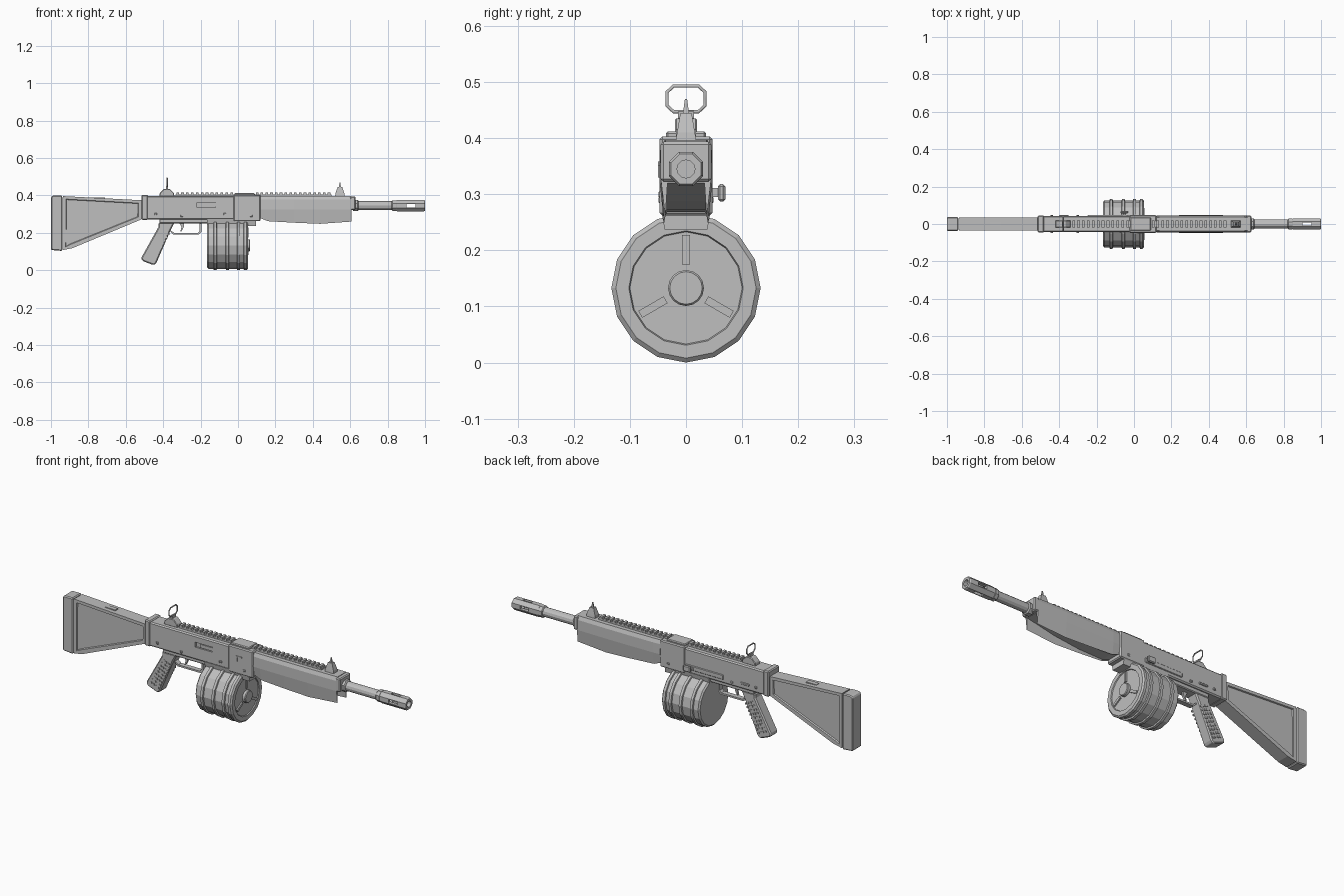
import bpy, bmesh, math
from mathutils import Vector, Matrix

if "Cube" in bpy.data.objects:
    bpy.data.objects.remove(bpy.data.objects["Cube"], do_unlink=True)

grey = bpy.data.materials.new("plain grey")
grey.use_nodes = True
grey.diffuse_color = (0.52, 0.52, 0.52, 1)
grey.node_tree.nodes["Principled BSDF"].inputs["Base Color"].default_value = (0.52, 0.52, 0.52, 1)


def finish(name, bm, bevel=0.0):
    bmesh.ops.recalc_face_normals(bm, faces=bm.faces)
    mesh = bpy.data.meshes.new(name)
    bm.to_mesh(mesh)
    bm.free()
    mesh.materials.append(grey)
    ob = bpy.data.objects.new(name, mesh)
    bpy.context.collection.objects.link(ob)
    if bevel:
        mod = ob.modifiers.new("edge", 'BEVEL')
        mod.width, mod.segments = bevel, 1
    return ob


def loft(name, rings, bevel=0.0, caps=True):
    """Skin a list of equal rings of points."""
    bm = bmesh.new()
    rows = [[bm.verts.new(p) for p in ring] for ring in rings]
    n = len(rows[0])
    for a, b in zip(rows, rows[1:]):
        for i in range(n):
            bm.faces.new((a[i], a[(i + 1) % n], b[(i + 1) % n], b[i]))
    if caps:
        bm.faces.new(rows[0])
        bm.faces.new(rows[-1])
    return finish(name, bm, bevel)


def plate(name, outline, y0, y1, bevel=0.0):
    """Side outline in x, z pushed across y."""
    return loft(name, [[(x, y, z) for x, z in outline] for y in (y0, y1)], bevel)


def box(name, x0, x1, y0, y1, z0, z1, bevel=0.0):
    return plate(name, [(x0, z0), (x1, z0), (x1, z1), (x0, z1)], y0, y1, bevel)


def lathe(name, profile, sides, z, turn=0.0):
    """Turn an x, radius profile about a line along x."""
    angles = [turn + 2 * math.pi * i / sides for i in range(sides)]
    rings = [[(x, r * math.cos(a), z + r * math.sin(a)) for a in angles] for x, r in profile]
    return loft(name, rings)


def tube(name, points, radius, sides=6, closed=False):
    curve = bpy.data.curves.new(name, 'CURVE')
    curve.dimensions = '3D'
    curve.bevel_depth, curve.bevel_resolution = radius, 1
    curve.use_fill_caps = True
    s = curve.splines.new('POLY')
    s.points.add(len(points) - 1)
    for p, co in zip(s.points, points):
        p.co = (*co, 1)
    s.use_cyclic_u = closed
    curve.materials.append(grey)
    ob = bpy.data.objects.new(name, curve)
    bpy.context.collection.objects.link(ob)


def cut(target, cutter):
    mod = target.modifiers.new("cut", 'BOOLEAN')
    mod.object, mod.solver = cutter, 'EXACT'
    cutter.hide_render = True
    cutter.hide_set(True)


# Shoulder stock with sunken side panels, and its butt pad
stock_side = [(-0.935, 0.396), (-0.515, 0.374), (-0.515, 0.272), (-0.885, 0.118), (-0.935, 0.108)]
stock = plate("stock", stock_side, -0.034, 0.034)
bm = bmesh.new()
bm.from_mesh(stock.data)
bm.normal_update()
sides = [f for f in bm.faces if abs(f.normal.y) > 0.9]
bmesh.ops.inset_individual(bm, faces=sides, thickness=0.022, depth=0)
bmesh.ops.inset_individual(bm, faces=sides, thickness=0.004, depth=-0.006)
bm.to_mesh(stock.data)
bm.free()
box("pad_spacer", -0.945, -0.93, -0.03, 0.03, 0.112, 0.39)
plate("butt_pad", [(-1, 0.108), (-0.94, 0.103), (-0.94, 0.399), (-0.99, 0.399), (-1, 0.392)],
      -0.037, 0.037, 0.005)
box("stock_sling_plate", -0.77, -0.71, -0.012, 0.012, 0.376, 0.39)

# Receiver with a sunken port on the right side
receiver = box("receiver", -0.5, 0.0, -0.043, 0.043, 0.27, 0.397, 0.006)
cut(receiver, box("port_cutter", -0.22, -0.12, -0.06, -0.034, 0.336, 0.362))
box("port_bolt", -0.19, -0.118, -0.0415, -0.03, 0.34, 0.358)
box("receiver_end", -0.515, -0.482, -0.046, 0.046, 0.268, 0.403, 0.005)
box("receiver_front", -0.025, 0.12, -0.047, 0.047, 0.262, 0.403, 0.005)
box("lower_frame", -0.42, 0.0, -0.032, 0.032, 0.25, 0.275, 0.004)
loft("magazine_well", [[(x, y * w, z) for x, y in ((-0.165, -1), (0.095, -1), (0.095, 1), (-0.165, 1))]
                       for w, z in ((0.038, 0.237), (0.045, 0.275))])
box("top_cover", -0.02, 0.09, -0.036, 0.036, 0.395, 0.412, 0.004)
box("latch_bar", 0.02, 0.03, -0.05, -0.04, 0.33, 0.358)
box("latch_foot", 0.02, 0.055, -0.05, -0.04, 0.35, 0.358)
for x, z in ((-0.44, 0.3), (-0.3, 0.29), (-0.07, 0.3), (0.07, 0.29)):
    for y in (-0.046, 0.046):
        box("receiver_pin", x - 0.007, x + 0.007, y - 0.003, y + 0.003, z - 0.006, z + 0.006, 0.002)

# Charging handle on the left side
box("handle_slot_plate", -0.25, -0.03, 0.04, 0.047, 0.29, 0.315, 0.003)
box("handle_stem", -0.058, -0.042, 0.04, 0.062, 0.295, 0.311)
box("handle_knob", -0.072, -0.03, 0.057, 0.07, 0.287, 0.318, 0.004)
box("selector_lever", -0.4, -0.35, 0.04, 0.048, 0.295, 0.306, 0.002)

# Handguard: open-bottomed shell with a solid nose
half = [(-0.034, 1), (-0.038, 0), (-0.046, 0.325), (-0.045, 0.378), (-0.037, 0.397)]
rings = []
for x, low, inner, swell in ((0.12, 0.278, 0.282, 0.96), (0.16, 0.262, 0.268, 1), (0.3, 0.254, 0.272, 1.03),
                             (0.44, 0.248, 0.288, 1.03), (0.607, 0.26, 0.32, 0.97)):
    left = [(y * swell, {1: inner, 0: low}.get(z, z)) for y, z in half]
    rings.append([(x, y, z) for y, z in left] + [(x, -y, z) for y, z in reversed(left)])
loft("handguard", rings)
box("handguard_nose", 0.6, 0.628, -0.045, 0.045, 0.322, 0.394, 0.005)

# Sight rail with teeth
for x0, x1 in ((-0.335, -0.02), (0.09, 0.5)):
    box("rail", x0, x1, -0.016, 0.016, 0.394, 0.405)
    count = int((x1 - x0) / 0.025)
    for i in range(count):
        x = x0 + 0.005 + i * (x1 - x0) / count
        box("rail_tooth", x, x + 0.014, -0.018, 0.018, 0.403, 0.415)

# Barrel and slotted muzzle
BORE = 0.345
lathe("barrel", [(0.6, 0.024), (0.84, 0.024)], 12, BORE)
lathe("barrel_collar", [(0.615, 0.032), (0.64, 0.032), (0.645, 0.026)], 8, BORE, math.pi / 8)
lathe("muzzle_collar", [(0.822, 0.026), (0.826, 0.031), (0.845, 0.031), (0.849, 0.027)], 8, BORE, math.pi / 8)
muzzle = lathe("muzzle", [(0.846, 0.03), (0.85, 0.033), (0.994, 0.033), (1.0, 0.029)], 8, BORE, math.pi / 8)
cut(muzzle, lathe("bore_cutter", [(0.87, 0.016), (1.05, 0.016)], 12, BORE))
cut(muzzle, box("side_slot_cutter", 0.9, 0.95, -0.06, 0.06, BORE - 0.009, BORE + 0.009))
cut(muzzle, box("top_slot_cutter", 0.9, 0.95, -0.009, 0.009, BORE - 0.06, BORE + 0.06))

# Drum magazine with ribs, spokes and hub
DRUM = 0.133
profile = [(-0.165, 0.118), (-0.158, 0.126)]
for x in (-0.125, -0.06, 0.0):
    profile += [(x - 0.006, 0.126), (x - 0.004, 0.133), (x + 0.01, 0.133), (x + 0.012, 0.126)]
profile += [(0.03, 0.126), (0.032, 0.133), (0.046, 0.133), (0.053, 0.125), (0.053, 0.102), (0.048, 0.1)]
lathe("drum", profile, 16, DRUM)
lathe("drum_hub", [(0.04, 0.032), (0.061, 0.032), (0.065, 0.029)], 16, DRUM)
for i in range(3):
    spoke = box("drum_spoke", 0.04, 0.055, -0.007, 0.007, 0.042, 0.094)
    spoke.data.transform(Matrix.Translation((0, 0, DRUM)) @ Matrix.Rotation(math.tau * i / 3, 4, 'X'))

# Pistol grip with studded side panels
plate("grip", [(-0.425, 0.255), (-0.425, 0.232), (-0.518, 0.065), (-0.512, 0.05), (-0.452, 0.027),
               (-0.438, 0.035), (-0.362, 0.21), (-0.34, 0.255)], -0.03, 0.03, 0.006)
top, along, across = Vector((-0.412, 0, 0.21)), Vector((-0.083, 0, -0.153)), Vector((0.04, 0, -0.018))
for row in range(9):
    for col in range(4):
        p = top + along * (row / 9) + across * (col / 3)
        for y in (-0.031, 0.031):
            box("grip_stud", p.x - 0.0045, p.x + 0.0045, y - 0.002, y + 0.002, p.z - 0.0045, p.z + 0.0045)

# Trigger and guard
guard = [(-0.36, 0.205), (-0.345, 0.19), (-0.21, 0.19), (-0.195, 0.205), (-0.195, 0.255)]
inside = [(-0.205, 0.255), (-0.205, 0.21), (-0.215, 0.199), (-0.34, 0.199), (-0.36, 0.213)]
plate("trigger_guard", guard + inside, -0.013, 0.013)
plate("trigger", [(-0.315, 0.255), (-0.29, 0.255), (-0.29, 0.23), (-0.302, 0.208), (-0.308, 0.208),
                  (-0.302, 0.23)], -0.006, 0.006)

# Rear sight with chamfered ring
plate("rear_sight_base", [(-0.42, 0.395), (-0.34, 0.395), (-0.342, 0.412), (-0.365, 0.435),
                          (-0.395, 0.435), (-0.418, 0.412)], -0.02, 0.02, 0.003)
box("rear_sight_stem", -0.385, -0.373, -0.014, 0.014, 0.43, 0.448)
corners = [(0.022, 0.447), (0.034, 0.458), (0.034, 0.482), (0.022, 0.493)]
tube("rear_sight_ring", [(-0.379, y, z) for y, z in corners] +
     [(-0.379, -y, z) for y, z in reversed(corners)], 0.0035, closed=True)

# Front sight post
loft("front_sight_base", [[(0.545 + a * w, b * d, z) for a, b in ((-1, -1), (1, -1), (1, 1), (-1, 1))]
                          for w, d, z in ((0.026, 0.018, 0.394), (0.024, 0.016, 0.41), (0.012, 0.01, 0.445))])
lathe_post = loft("front_sight_post", [[(0.545 + a * w, b * w, z) for a, b in ((-1, -1), (1, -1), (1, 1), (-1, 1))]
                                       for w, z in ((0.006, 0.44), (0.002, 0.47))])
